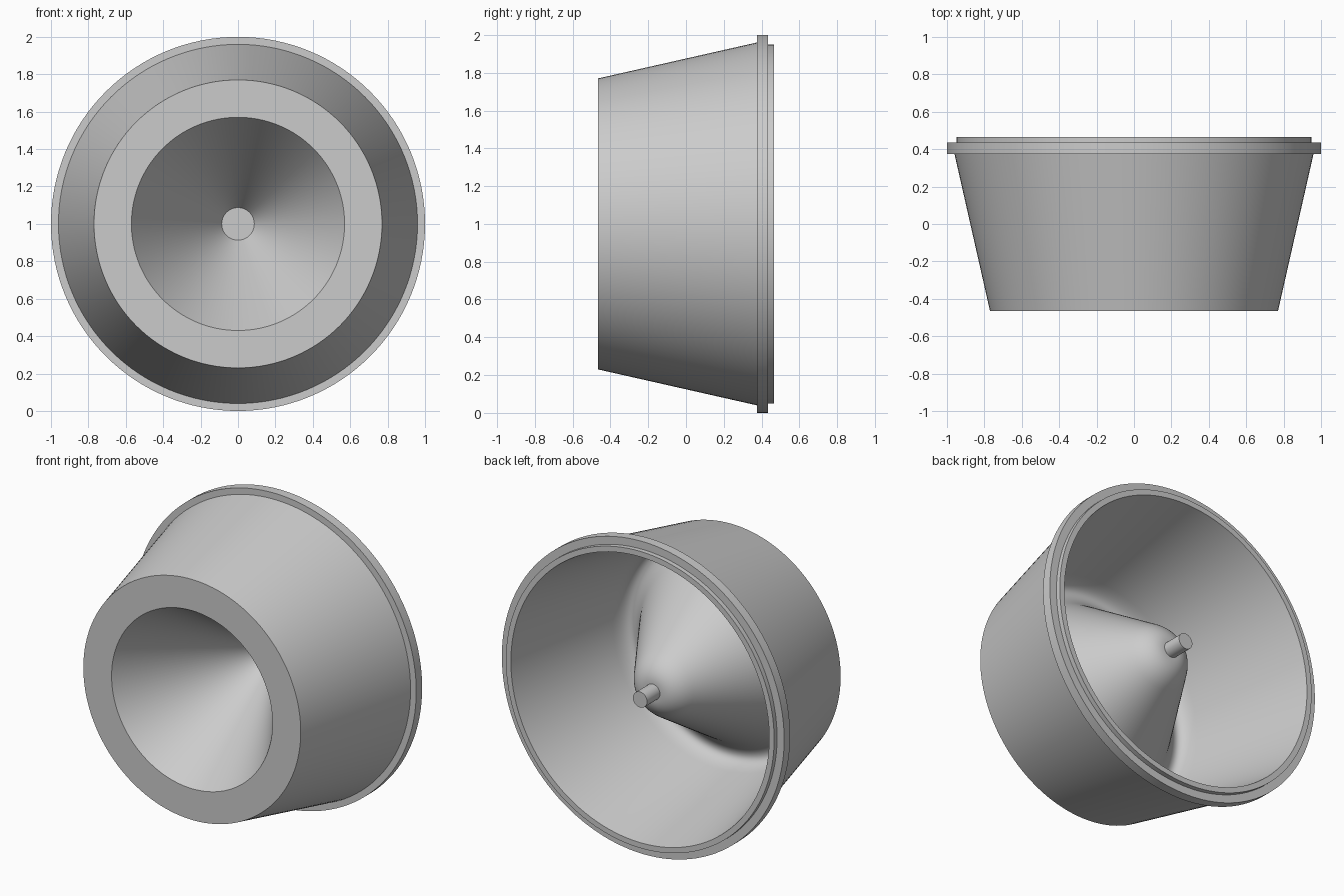
import bpy
import bmesh
import math
from mathutils import Vector

cube = bpy.data.objects.get("Cube")
if cube:
    bpy.data.objects.remove(cube, do_unlink=True)

SEGMENTS = 128
AXIS_HEIGHT = 1.0

grey = bpy.data.materials.new("plain grey")
grey.use_nodes = True
colour = (0.6, 0.6, 0.6, 1)
grey.diffuse_color = colour
grey.node_tree.nodes["Principled BSDF"].inputs["Base Color"].default_value = colour


def bend(start, corner, end, steps=10):
    """Rounded corner between two profile points."""
    a, c, b = Vector(start), Vector(corner), Vector(end)
    ts = [i / steps for i in range(steps + 1)]
    return [tuple(a * (1 - t) ** 2 + c * 2 * t * (1 - t) + b * t * t) for t in ts]


def lathe(name, profile):
    """Turn (radius, y) points around the front-to-back axis."""
    bm = bmesh.new()
    verts = [bm.verts.new((r, y, 0)) for r, y in profile]
    edges = [bm.edges.new(pair) for pair in zip(verts, verts[1:])]
    bmesh.ops.spin(bm, geom=verts + edges, cent=(0, 0, 0), axis=(0, 1, 0),
                   angle=math.tau, steps=SEGMENTS)
    bmesh.ops.remove_doubles(bm, verts=bm.verts, dist=0.0005)
    bmesh.ops.recalc_face_normals(bm, faces=bm.faces)
    mesh = bpy.data.meshes.new(name)
    bm.to_mesh(mesh)
    bm.free()
    mesh.materials.append(grey)
    obj = bpy.data.objects.new(name, mesh)
    obj.location.z = AXIS_HEIGHT
    bpy.context.collection.objects.link(obj)
    bpy.ops.object.select_all(action="DESELECT")
    obj.select_set(True)
    bpy.context.view_layer.objects.active = obj
    bpy.ops.object.shade_smooth_by_angle(angle=math.radians(25))
    return obj


# Front funnel, tapered outer wall and stepped rim
outside = [(0, 0.28), (0.087, 0.28), (0.57, -0.465), (0.77, -0.465),
           (0.96, 0.375), (1.0, 0.375), (1.0, 0.435), (0.95, 0.435),
           (0.95, 0.465), (0.915, 0.465)]
# Inner wall, rounded groove and inner cone with a domed tip
groove = (bend((0.75, -0.33), (0.728, -0.43), (0.68, -0.43))
          + bend((0.68, -0.43), (0.627, -0.43), (0.563, -0.33))[1:])
dome = bend((0.21, 0.228), (0.142, 0.335), (0.05, 0.335)) + [(0, 0.335)]
lathe("funnel_cup", outside + groove + dome)

# Small pin on the cone tip
lathe("centre_pin", [(0, 0.32), (0.05, 0.32), (0.05, 0.465), (0, 0.465)])
